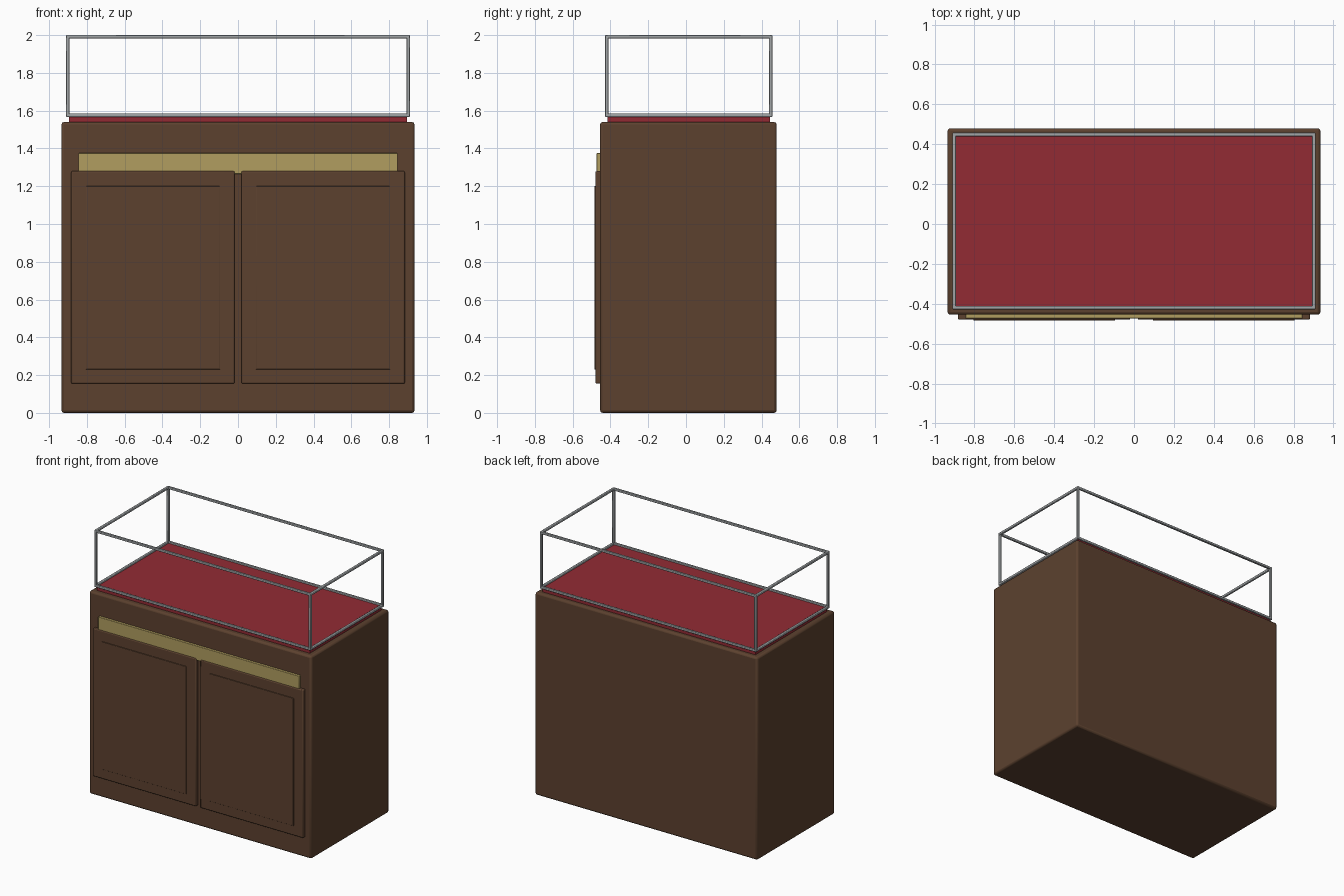
import bpy
from mathutils import Vector

old = bpy.data.objects.get("Cube")
if old:
    bpy.data.objects.remove(old, do_unlink=True)


def material(name, rgb, rough=0.6):
    m = bpy.data.materials.new(name)
    m.use_nodes = True
    col = (*rgb, 1.0)
    m.diffuse_color = col
    node = m.node_tree.nodes["Principled BSDF"]
    node.inputs["Base Color"].default_value = col
    node.inputs["Roughness"].default_value = rough
    return m


WOOD = material("dark wood", (0.107, 0.053, 0.028))
FELT = material("red felt", (0.290, 0.024, 0.034))
BRASS = material("brass", (0.440, 0.340, 0.115))
STEEL = material("grey metal", (0.360, 0.380, 0.390))


def box(name, lo, hi, mat, bevel=0.0, segments=2):
    """Box between two corners, with optional rounded edges."""
    lo, hi = Vector(lo), Vector(hi)
    bpy.ops.mesh.primitive_cube_add(size=1, location=(lo + hi) / 2)
    ob = bpy.context.object
    ob.name = name
    ob.scale = hi - lo
    bpy.ops.object.transform_apply(location=False, rotation=False, scale=True)
    ob.data.materials.append(mat)
    if bevel:
        mod = ob.modifiers.new("rounded edges", "BEVEL")
        mod.width = bevel
        mod.segments = segments
        bpy.ops.object.shade_smooth_by_angle()
    return ob


# Cabinet body and display bed
box("cabinet_body", (-0.935, -0.455, 0), (0.935, 0.48, 1.54), WOOD, 0.014)
box("felt_bed", (-0.895, -0.415, 1.53), (0.895, 0.445, 1.572), FELT)

# Pair of doors with raised centre panels
for side, s in (("right", -1), ("left", 1)):
    def span(a, b):
        return sorted((s * a, s * b))
    x0, x1 = span(0.018, 0.883)
    box(side + "_door", (x0, -0.48, 0.155), (x1, -0.445, 1.28), WOOD, 0.007)
    x0, x1 = span(0.095, 0.805)
    box(side + "_door_panel", (x0, -0.485, 0.23), (x1, -0.47, 1.2), WOOD, 0.002)

# Brass name strip above the doors
box("brass_strip", (-0.845, -0.474, 1.265), (0.845, -0.445, 1.375), BRASS, 0.003)

# Open metal frame: twelve bars along the edges of a box
X, YF, YB, Z0, Z1, R = 0.901, -0.419, 0.449, 1.576, 1.991, 0.009
for level, z in (("lower", Z0), ("upper", Z1)):
    for side, y in (("front", YF), ("back", YB)):
        box(f"{level}_{side}_rail", (-X - R, y - R, z - R), (X + R, y + R, z + R), STEEL, 0.004)
    for side, x in (("right", -X), ("left", X)):
        box(f"{level}_{side}_rail", (x - R, YF - R, z - R), (x + R, YB + R, z + R), STEEL, 0.004)
for side, x in (("right", -X), ("left", X)):
    for end, y in (("front", YF), ("back", YB)):
        box(f"{end}_{side}_post", (x - R, y - R, Z0 - R), (x + R, y + R, Z1 + R), STEEL, 0.004)
